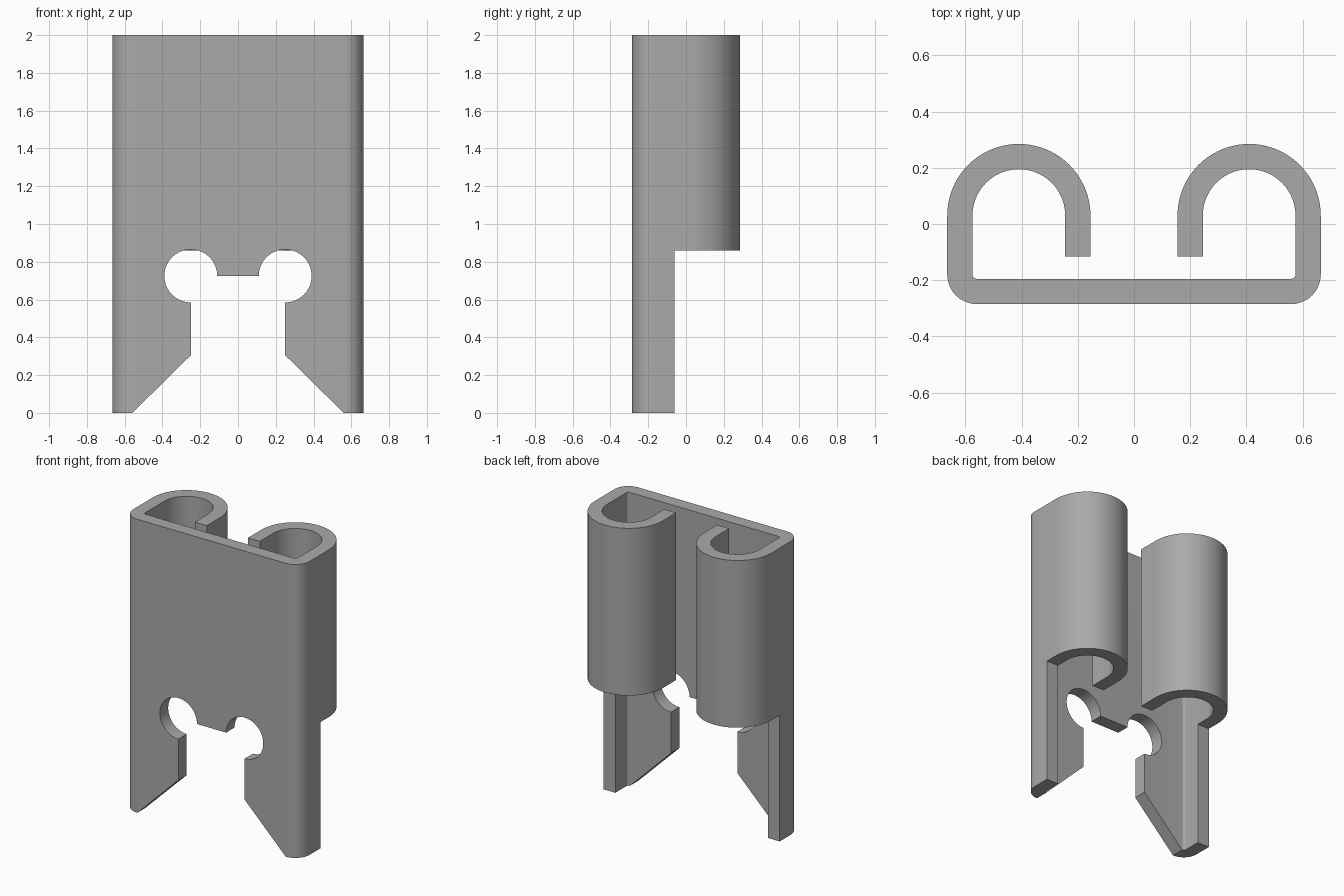
import bpy, bmesh, math
from mathutils import Vector

if "Cube" in bpy.data.objects:
    bpy.data.objects.remove(bpy.data.objects["Cube"])


def arc(cx, cy, r, a0, a1, n):
    """Points on an arc, angles in degrees."""
    return [(cx + r * math.cos(math.radians(a0 + (a1 - a0) * i / n)),
             cy + r * math.sin(math.radians(a0 + (a1 - a0) * i / n)))
            for i in range(n + 1)]


def mirrored(half):
    """Close a right-hand half outline with its mirror image in x."""
    return half + [(-x, y) for x, y in reversed(half)]


def prism(name, outline, place, sweep):
    """Solid made by sweeping a flat outline along a vector."""
    bm = bmesh.new()
    face = bm.faces.new([bm.verts.new(place(a, b)) for a, b in outline])
    swept = bmesh.ops.extrude_face_region(bm, geom=[face])["geom"]
    bmesh.ops.translate(bm, vec=Vector(sweep),
                        verts=[g for g in swept if isinstance(g, bmesh.types.BMVert)])
    bmesh.ops.recalc_face_normals(bm, faces=bm.faces)
    mesh = bpy.data.meshes.new(name)
    bm.to_mesh(mesh)
    bm.free()
    ob = bpy.data.objects.new(name, mesh)
    bpy.context.collection.objects.link(ob)
    return ob


# Clip cross-section: flat front wall, rounded corners, curled back hooks
CX, CY, R_OUT, R_IN = 0.41, 0.03, 0.255, 0.165
half_section = (
    arc(0.56, -0.18, 0.105, -90, 0, 12)            # outer corner
    + arc(CX, CY, R_OUT, 0, 180, 40)               # outside of curl
    + [(CX - R_OUT, -0.115), (CX - R_IN, -0.115)]  # hook tip
    + arc(CX, CY, R_IN, 180, 0, 40)                # inside of curl
    + arc(0.56, -0.18, 0.015, 0, -90, 6)           # inner corner
)
clip = prism("clip_body", mirrored(half_section),
             lambda a, b: (a, b, 0), (0, 0, 2))

# Notch in the front wall: splayed mouth, straight throat, two round lobes
half_notch = ([(0.61, -0.05), (0.25, 0.305)]
              + arc(0.25, 0.725, 0.14, -90, 180, 48))
notch = prism("notch_cutter", mirrored(half_notch),
              lambda a, b: (a, -0.5, b), (0, 0.35, 0))

# Clearance that removes the hooks below their lower edge
clearance = prism("hook_cutter", [(-1, -0.1), (1, -0.1), (1, 0.86), (-1, 0.86)],
                  lambda a, b: (a, -0.06, b), (0, 1, 0))
# Remaining hook tips in front of the clearance plane
tips = prism("tip_cutter", [(-0.45, -0.1), (0.45, -0.1), (0.45, 0.86), (-0.45, 0.86)],
             lambda a, b: (a, -0.15, b), (0, 0.3, 0))

for cutter in (notch, clearance, tips):
    mod = clip.modifiers.new(cutter.name, "BOOLEAN")
    mod.operation = "DIFFERENCE"
    mod.solver = "EXACT"
    mod.object = cutter
    cutter.hide_render = True
    bpy.context.view_layer.objects.active = clip
    bpy.ops.object.modifier_apply(modifier=mod.name)
    bpy.data.objects.remove(cutter)

# Plain grey finish, smooth curves with sharp edges
grey = bpy.data.materials.new("grey")
grey.diffuse_color = (0.4, 0.4, 0.4, 1)
grey.use_nodes = True
grey.node_tree.nodes["Principled BSDF"].inputs["Base Color"].default_value = grey.diffuse_color
clip.data.materials.clear()
clip.data.materials.append(grey)
bpy.ops.object.select_all(action="DESELECT")
clip.select_set(True)
bpy.context.view_layer.objects.active = clip
bpy.ops.object.shade_smooth_by_angle(angle=math.radians(30))
